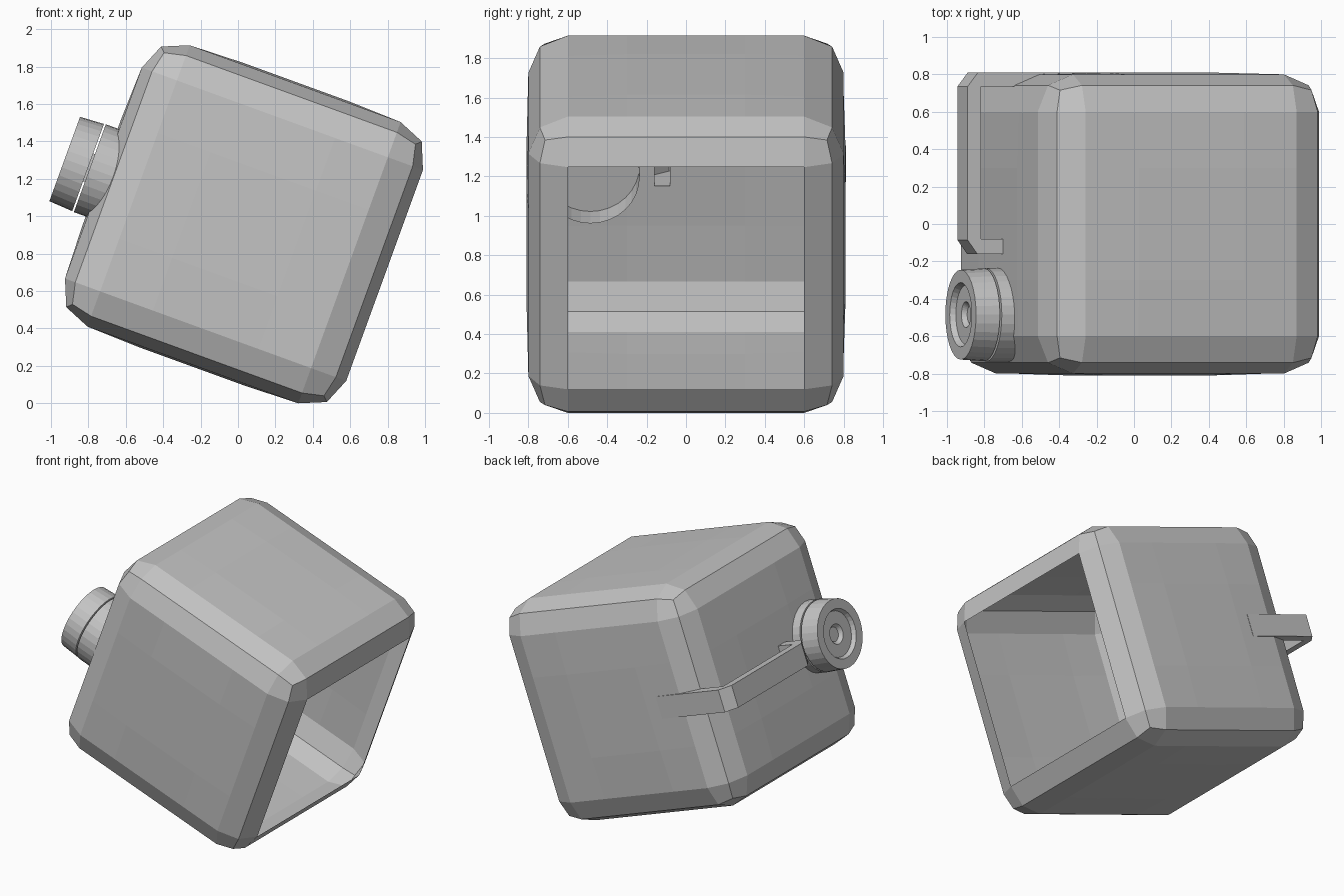
import bpy, bmesh, math
from mathutils import Matrix, Vector

cube = bpy.data.objects.get("Cube")
if cube:
    bpy.data.objects.remove(cube, do_unlink=True)

# Tilted frame shared by every part
FRAME = Matrix.Translation((0.032, 0, 0.957)) @ Matrix.Rotation(math.radians(20), 4, 'Y')
KNOB_Y, KNOB_R = -0.485, 0.25

grey = bpy.data.materials.new("plain grey")
grey.use_nodes = True
GREY = (0.55, 0.55, 0.55, 1)
grey.diffuse_color = GREY
grey.node_tree.nodes["Principled BSDF"].inputs["Base Color"].default_value = GREY


def add_object(name, bm):
    mesh = bpy.data.meshes.new(name)
    bm.to_mesh(mesh)
    bm.free()
    mesh.materials.append(grey)
    obj = bpy.data.objects.new(name, mesh)
    bpy.context.collection.objects.link(obj)
    obj.matrix_world = FRAME
    return obj


def lathe(name, profile, steps=32):
    """Spin (x, radius) points around the knob axis."""
    bm = bmesh.new()
    verts = [bm.verts.new((x, KNOB_Y, r)) for x, r in profile]
    edges = [bm.edges.new(p) for p in zip(verts, verts[1:])]
    bmesh.ops.spin(bm, geom=verts + edges, cent=(0, KNOB_Y, 0), axis=(1, 0, 0),
                   angle=math.tau, steps=steps, use_duplicate=False)
    bmesh.ops.remove_doubles(bm, verts=bm.verts, dist=1e-4)
    bmesh.ops.recalc_face_normals(bm, faces=bm.faces)
    return add_object(name, bm)


def prism(name, outline, half):
    """Extrude an (x, y) outline to z = -half..half."""
    bm = bmesh.new()
    face = bm.faces.new([bm.verts.new((x, y, -half)) for x, y in outline])
    top = bmesh.ops.extrude_face_region(bm, geom=[face])
    moved = [v for v in top["geom"] if isinstance(v, bmesh.types.BMVert)]
    bmesh.ops.translate(bm, verts=moved, vec=(0, 0, 2 * half))
    bmesh.ops.recalc_face_normals(bm, faces=bm.faces)
    return add_object(name, bm)


def delete_faces(obj, rule):
    bm = bmesh.new()
    bm.from_mesh(obj.data)
    bmesh.ops.delete(bm, geom=[f for f in bm.faces if rule(f)], context='FACES')
    bm.to_mesh(obj.data)
    bm.free()


# Rounded box body with slightly swollen sides
bm = bmesh.new()
bmesh.ops.create_cube(bm, size=1.6)
bmesh.ops.bevel(bm, geom=bm.edges[:], offset=0.2, segments=2, profile=0.5, affect='EDGES')
for axis in range(3):
    for pos in (-0.3, 0.3):
        no, co = Vector((0, 0, 0)), Vector((0, 0, 0))
        no[axis], co[axis] = 1, pos
        bmesh.ops.bisect_plane(bm, geom=bm.verts[:] + bm.edges[:] + bm.faces[:],
                               plane_co=co, plane_no=no)
for v in bm.verts:
    a = sorted(range(3), key=lambda i: abs(v.co[i]))
    if abs(v.co[a[2]]) > 0.79 and abs(v.co[a[1]]) < 0.31:
        v.co[a[2]] *= 1.012
body = add_object("body_shell", bm)

# Cut the openings behind the knob and the strap end
knob_cutter = lathe("knob_cutter", [(-1.1, 0), (-1.1, KNOB_R), (-0.7, KNOB_R), (-0.7, 0)])
strap_cutter = prism("strap_cutter", [(-1, -0.16), (-0.79, -0.16), (-0.79, -0.08), (-1, -0.08)], 0.08)
bpy.context.view_layer.objects.active = body
for cutter in (knob_cutter, strap_cutter):
    mod = body.modifiers.new("opening", 'BOOLEAN')
    mod.operation, mod.solver, mod.object = 'DIFFERENCE', 'EXACT', cutter
    bpy.ops.object.modifier_apply(modifier=mod.name)
    bpy.data.objects.remove(cutter, do_unlink=True)


def is_opening(f):
    c, n = f.calc_center_median(), f.normal
    open_side = c.x > 0.79 and max(abs(c.y), abs(c.z)) < 0.6
    floor = abs(n.x) > 0.999 and (abs(c.x + 0.7) < 0.005 or
                                  (abs(c.x + 0.79) < 0.003 and abs(c.y + 0.12) < 0.05))
    return open_side or floor


delete_faces(body, is_opening)

# Knob: a short collar through the wall and a dished disc just off it
lathe("knob_collar", [(-0.877, 0), (-0.877, KNOB_R), (-0.7, KNOB_R)])
lathe("knob_disc", [(-0.887, 0), (-0.887, 0.248), (-1.02, 0.24), (-1.02, 0.172),
                    (-0.99, 0.158), (-0.99, 0.07), (-0.965, 0.05), (-0.965, 0)])

# Strap from the back, around the corner and into the side wall
strap = prism("side_strap", [
    (-0.4, 0.809), (-0.95, 0.811), (-1.01, 0.735), (-1.01, -0.085), (-0.955, -0.16),
    (-0.79, -0.16), (-0.79, -0.08), (-0.935, -0.08), (-0.935, 0.735),
    (-0.735, 0.735), (-0.6, 0.795), (-0.4, 0.803)], 0.08)
delete_faces(strap, lambda f: abs(f.calc_center_median().x + 0.79) < 0.002)
